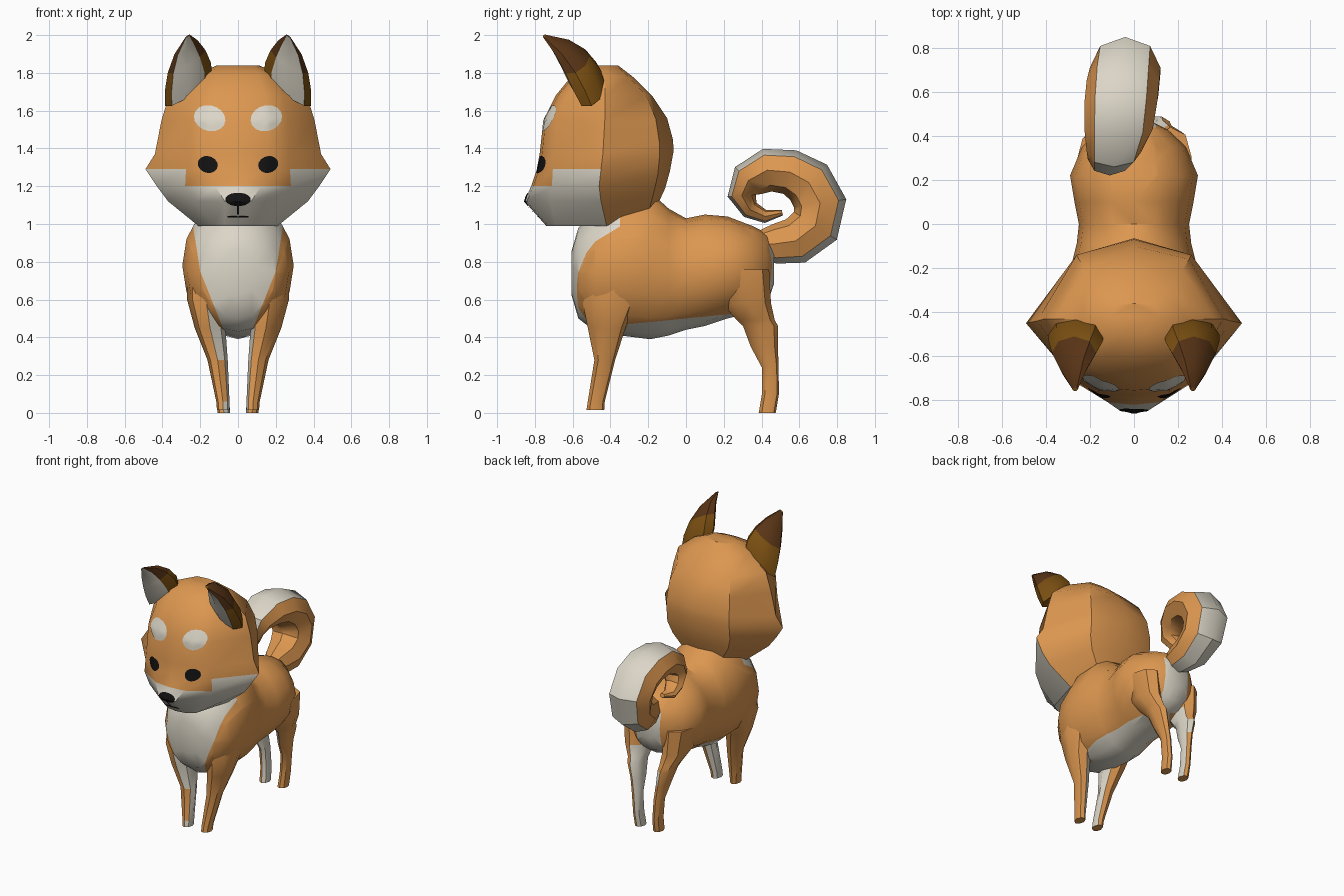
import bpy, bmesh
from math import sin, cos, pi, radians
from mathutils import Vector
from mathutils.bvhtree import BVHTree

if "Cube" in bpy.data.objects:
    bpy.data.objects.remove(bpy.data.objects["Cube"], do_unlink=True)


def material(name, *rgb):
    mat = bpy.data.materials.new(name)
    mat.use_nodes = True
    mat.diffuse_color = (*rgb, 1)
    shader = mat.node_tree.nodes["Principled BSDF"]
    shader.inputs["Base Color"].default_value = (*rgb, 1)
    shader.inputs["Roughness"].default_value = 0.8
    return mat


ORANGE = material("orange fur", 0.72, 0.31, 0.08)
CREAM = material("cream fur", 0.71, 0.67, 0.57)
DARK = material("dark brown", 0.1, 0.035, 0.008)
BROWN = material("ear brown", 0.2, 0.08, 0.006)
BLACK = material("black", 0.006, 0.006, 0.006)


def loft(rings, pick=None):
    """Skin closed rings of points, cap both ends; pick(ring, segment) gives the material slot."""
    bm = bmesh.new()
    rows = [[bm.verts.new(p) for p in ring] for ring in rings]
    count = len(rows[0])
    for i, (low, high) in enumerate(zip(rows, rows[1:])):
        for j in range(count):
            k = (j + 1) % count
            face = bm.faces.new((low[j], low[k], high[k], high[j]))
            face.material_index = pick(i, j) if pick else 0
    bm.faces.new(rows[0]).material_index = pick(0, 0) if pick else 0
    bm.faces.new(rows[-1])
    bmesh.ops.recalc_face_normals(bm, faces=bm.faces)
    return bm


def finish(name, bm, mats, rule=None):
    """Turn a bmesh into a smooth object; rule(centre, normal) gives the material slot."""
    bm.normal_update()
    if rule:
        for face in bm.faces:
            face.material_index = rule(face.calc_center_median(), face.normal)
    mesh = bpy.data.meshes.new(name)
    bm.to_mesh(mesh)
    bm.free()
    for mat in mats:
        mesh.materials.append(mat)
    mesh.shade_smooth()
    mesh.set_sharp_from_angle(angle=radians(38))
    obj = bpy.data.objects.new(name, mesh)
    bpy.context.collection.objects.link(obj)
    return obj


def oval(centre, u, v, count):
    centre, u, v = Vector(centre), Vector(u), Vector(v)
    return [centre + u * cos(2 * pi * k / count) + v * sin(2 * pi * k / count)
            for k in range(count)]


# Torso with neck: y, bottom, top, half width
torso = [(-.605, .62, .86, .1), (-.57, .5, .98, .2), (-.48, .43, 1.06, .27), (-.35, .41, 1.15, .295),
         (-.19, .39, 1.17, .285), (-.09, .41, 1.08, .26), (0, .44, 1.03, .25), (.1, .46, 1.05, .27),
         (.22, .5, 1.04, .29), (.35, .53, .99, .235), (.43, .58, .95, .15), (.465, .68, .88, .08)]
bm = loft([oval((0, y, (a + b) / 2), (w, 0, 0), (0, 0, (b - a) / 2), 16) for y, a, b, w in torso])


def cut(point, normal, where):
    """Score the mesh along a plane so colour borders come out crisp."""
    geom = [f for f in bm.faces if where(f.calc_center_median())]
    geom += list({e for f in geom for e in f.edges}) + list({v for f in geom for v in f.verts})
    bmesh.ops.bisect_plane(bm, geom=geom, plane_co=point, plane_no=normal, dist=1e-5)


for s in (1, -1):
    cut((s * .1, 0, .5), (s, 0, -.4), lambda c: c.y < -.3 and s * c.x > 0)
    cut((s * .2, 0, .75), (s, 0, -.16), lambda c: c.y < -.3 and s * c.x > 0)
    cut((s * .1, 0, 0), (1, 0, 0), lambda c: c.y > .28)
cut((0, 0, .5), (0, -.1, 1), lambda c: -.4 < c.y < .3)


def torso_rule(c, n):
    bib = min(.1 + .4 * (c.z - .5), .2 + .16 * (c.z - .75))
    chest = c.y < -.36 and abs(c.x) < bib
    belly = -.4 < c.y < .3 and c.z < .5 + .1 * c.y
    rump = c.y > .36 and abs(c.x) < .1 and c.z < .87
    return int(chest or belly or rump)


finish("torso", bm, [ORANGE, CREAM], torso_rule)

# Legs: z, centre x, centre y, radius x, radius y
front = [(.015, .078, -.48, .036, .047), (.06, .08, -.475, .038, .045), (.28, .108, -.43, .058, .055),
         (.45, .148, -.42, .088, .1), (.6, .17, -.4, .108, .15), (.8, .17, -.37, .11, .13)]
rear = [(0, .075, .43, .036, .045), (.1, .08, .447, .034, .045), (.24, .09, .446, .036, .044),
        (.35, .105, .415, .042, .072), (.46, .125, .395, .056, .093), (.49, .13, .37, .062, .1),
        (.58, .155, .32, .09, .13), (.76, .165, .29, .105, .15)]
for side, s in (("left", 1), ("right", -1)):
    for end, spec in (("front", front), ("rear", rear)):
        rings = [oval((s * x, y, z), (rx * cos(pi / 8), rx * sin(pi / 8) * .3, 0), (0, ry, 0), 8)
                 for z, x, y, rx, ry in spec]
        finish(f"{side}_{end}_leg", loft(rings), [ORANGE, CREAM],
               lambda c, n: int(s * n.x < -.5 and .03 < c.z < .6))

# Curled tail: x, y, z, radius across, radius outwards
tail = [(0, .38, .89, .06, .07), (-.01, .47, .895, .1, .105), (-.02, .58, .91, .13, .125),
        (-.03, .685, .99, .15, .135), (-.04, .71, 1.11, .16, .14), (-.05, .65, 1.22, .165, .135),
        (-.06, .55, 1.275, .165, .12), (-.07, .43, 1.285, .155, .115), (-.09, .33, 1.23, .125, .1),
        (-.11, .295, 1.15, .1, .075), (-.14, .34, 1.075, .07, .05), (-.16, .42, 1.04, .05, .035),
        (-.16, .51, 1.06, .02, .015)]
rings = []
for i, (x, y, z, across, out) in enumerate(tail):
    before, after = tail[max(i - 1, 0)], tail[min(i + 1, len(tail) - 1)]
    normal = Vector((0, after[2] - before[2], before[1] - after[1])).normalized()
    rings.append(oval((x, y, z), (across, 0, 0), normal * out, 8))
finish("tail", loft(rings, lambda i, j: int(j in (1, 2))), [ORANGE, CREAM])

# Head levels: front z, back z, front y, nose x, corner x y, cheek x y, rear x y, back y
head = [(.99, 1.08, -.74, .07, .13, -.69, .21, -.42, .15, -.2, -.16),
        (1.12, 1.19, -.855, .07, .23, -.72, .37, -.45, .23, -.17, -.11),
        (1.2, 1.28, -.82, .12, .28, -.71, .43, -.46, .26, -.15, -.085),
        (1.29, 1.39, -.79, .15, .275, -.705, .49, -.45, .26, -.14, -.065),
        (1.37, 1.45, -.775, .16, .27, -.7, .44, -.44, .26, -.14, -.07),
        (1.55, 1.56, -.755, .16, .265, -.685, .405, -.43, .25, -.16, -.1),
        (1.68, 1.68, -.69, .14, .24, -.63, .365, -.43, .22, -.21, -.18),
        (1.79, 1.77, -.6, .11, .17, -.56, .23, -.43, .16, -.3, -.27),
        (1.84, 1.84, -.5, .05, .09, -.48, .11, -.42, .08, -.37, -.36)]
rings = []
for zf, zb, yf, xn, xc, yc, xw, yw, xr, yr, yb in head:
    half = [(xn, yf + .012, zf), (xc, yc, zf), (xw, yw, zf), (xr, yr, zf + (zb - zf) * .7)]
    rings.append([(0, yf, zf), *half, (0, yb, zb), *[(-x, y, z) for x, y, z in reversed(half)]])


def muzzle(i, j):
    j = min(j, 9 - j)
    return int((i < 2 and j < 3) or (i == 2 and j == 2))


bm = loft(rings, muzzle)
surface = BVHTree.FromBMesh(bm)
finish("head", bm, [ORANGE, CREAM])

# Ears: centre x y z, half width, half depth
ear = [(.262, -.5, 1.70, .125, .075), (.265, -.535, 1.78, .122, .085), (.272, -.585, 1.86, .1, .075),
       (.275, -.655, 1.935, .062, .05), (.267, -.75, 1.995, .012, .008)]
for side, s in (("left", 1), ("right", -1)):
    rings = [oval((s * x, y, z), (s * w, 0, -.6 * w), (0, d, .4 * d), 8) for x, y, z, w, d in ear]
    finish(f"{side}_ear", loft(rings, lambda i, j: 2 if j in (5, 6) else int(i > 1)),
           [BROWN, DARK, CREAM])


def marking(name, mat, x, z, rx, rz, tilt=0, count=16):
    """Thin patch laid onto the front of the head."""
    bm = bmesh.new()

    def drop(scale, k):
        a = 2 * pi * (k + .5) / count
        u, v = scale * rx * cos(a), scale * rz * sin(a)
        px, pz = x + u * cos(tilt) - v * sin(tilt), z + u * sin(tilt) + v * cos(tilt)
        hit = surface.ray_cast(Vector((px, -2, pz)), Vector((0, 1, 0)))[0]
        return bm.verts.new((px, (hit.y if hit else -.7) - .006, pz))

    rows = [[drop(scale, k) for k in range(count)] for scale in (1, .66, .33)]
    for outer, inner in zip(rows, rows[1:]):
        for k in range(count):
            n = (k + 1) % count
            bm.faces.new((outer[k], outer[n], inner[n], inner[k]))
    bm.faces.new(rows[-1])
    finish(name, bm, [mat])


# Face markings
for side, s in (("left", 1), ("right", -1)):
    marking(f"{side}_eye", BLACK, s * .16, 1.315, .054, .044, s * .3)
    marking(f"{side}_brow_spot", CREAM, s * .15, 1.56, .085, .068, s * .3)
marking("nose", BLACK, 0, 1.13, .068, .036)
marking("nose_line", BLACK, 0, 1.075, .008, .035, count=4)
marking("mouth", BLACK, 0, 1.038, .08, .006, count=4)
